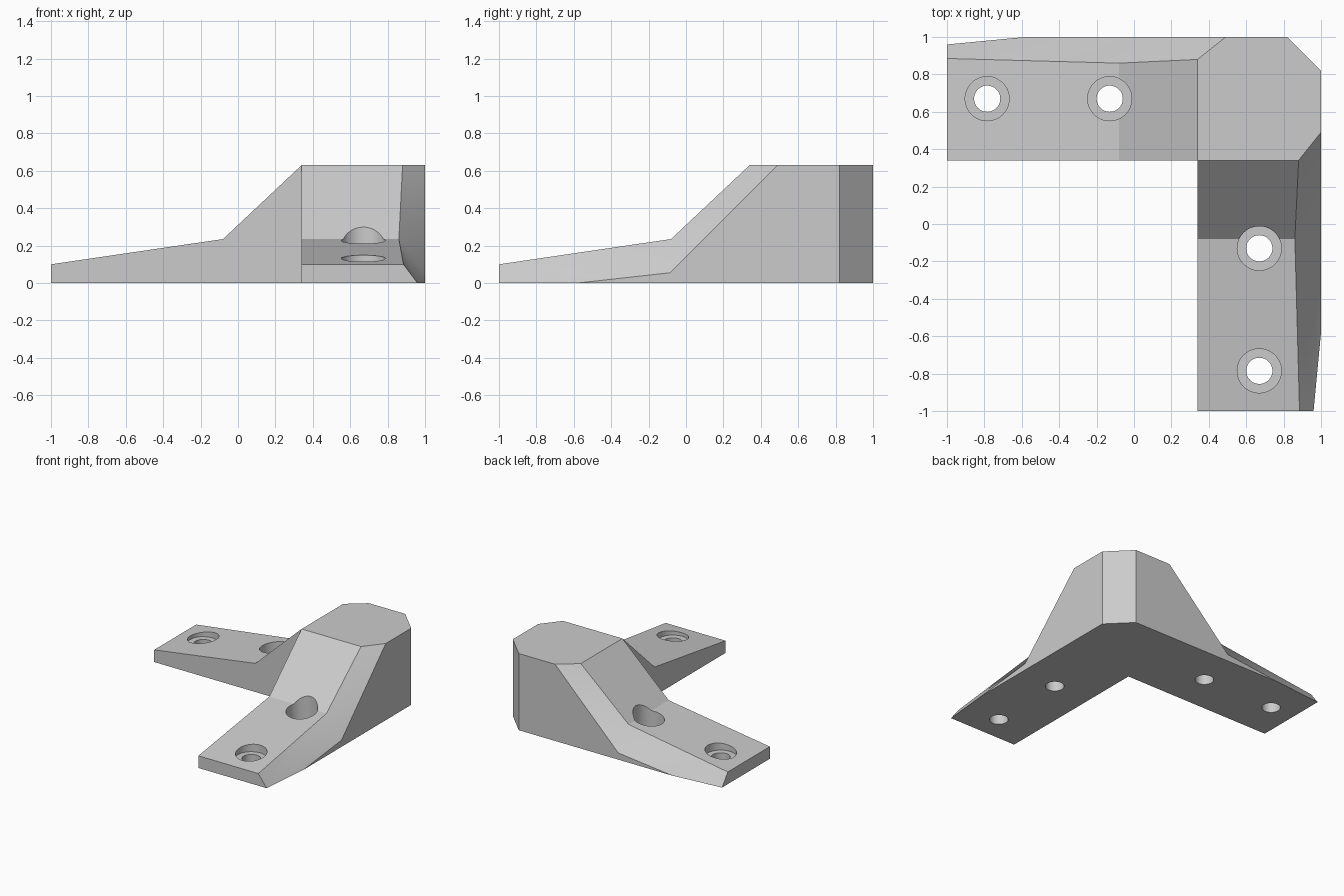
import bpy
import bmesh
import math

cube = bpy.data.objects.get("Cube")
if cube:
    bpy.data.objects.remove(cube, do_unlink=True)

grey = bpy.data.materials.new("light grey")
grey.use_nodes = True
colour = (0.6, 0.6, 0.6, 1)
grey.diffuse_color = colour
grey.node_tree.nodes["Principled BSDF"].inputs["Base Color"].default_value = colour

# Shared dimensions
INNER, CORNER, DIAG = 0.34, 0.82, 0.91
TIP_Z, KNEE_Z, TOP_Z = 0.10, 0.235, 0.63
KNEE_Y = -0.08

# One arm, up to the diagonal symmetry plane x = y
points = {
    "tip_in": (INNER, -1, 0), "tip_out": (0.96, -1, 0),
    "toe": (1, -0.58, 0), "corner": (1, CORNER, 0),
    "diag": (DIAG, DIAG, 0), "inside": (INNER, INNER, 0),
    "tip_in_up": (INNER, -1, TIP_Z), "tip_out_up": (0.885, -1, TIP_Z),
    "knee_in": (INNER, KNEE_Y, KNEE_Z), "knee_out": (0.86, KNEE_Y, KNEE_Z),
    "knee_side": (1, -0.085, 0.055),
    "top_in": (INNER, INNER, TOP_Z), "top_out": (0.88, INNER, TOP_Z),
    "top_side": (1, 0.49, TOP_Z), "corner_up": (1, CORNER, TOP_Z),
    "diag_up": (DIAG, DIAG, TOP_Z),
}
faces = [
    "tip_in inside diag corner toe tip_out",            # base
    "tip_in tip_out tip_out_up tip_in_up",              # arm end
    "tip_in tip_in_up knee_in top_in inside",           # inner wall
    "tip_in_up tip_out_up knee_out knee_in",            # shallow ramp
    "knee_in knee_out top_out top_in",                  # steep ramp
    "tip_out_up tip_out toe knee_side knee_out",        # lower bevel
    "knee_out knee_side top_side top_out",              # upper bevel
    "toe corner corner_up top_side knee_side",          # outer wall
    "corner diag diag_up corner_up",                    # corner chamfer
    "top_in top_out top_side corner_up diag_up",        # top
]

# Both arms: the second swaps x and y
bm = bmesh.new()
for swap in (False, True):
    verts = {n: bm.verts.new((y, x, z) if swap else (x, y, z))
             for n, (x, y, z) in points.items()}
    for names in faces:
        bm.faces.new([verts[n] for n in names.split()])
bmesh.ops.remove_doubles(bm, verts=bm.verts, dist=0.0001)
bmesh.ops.recalc_face_normals(bm, faces=bm.faces)
# Merge the flat faces that meet on the diagonal
seam = [e for e in bm.edges
        if all(abs(v.co.x - v.co.y) < 0.001 for v in e.verts)
        and len(e.link_faces) == 2 and e.calc_face_angle() < 0.01]
bmesh.ops.dissolve_edges(bm, edges=seam, use_verts=True)
mesh = bpy.data.meshes.new("corner_bracket")
bm.to_mesh(mesh)
bm.free()
mesh.materials.append(grey)
bracket = bpy.data.objects.new("corner_bracket", mesh)
bpy.context.collection.objects.link(bracket)


def drill(x, y, radius, bottom):
    """Cut a vertical round hole from above, down to the given height."""
    height = 1 - bottom
    bpy.ops.mesh.primitive_cylinder_add(
        vertices=48, radius=radius, depth=height,
        location=(x, y, bottom + height / 2))
    cutter = bpy.context.object
    cutter.name = "hole_cutter"
    cutter.hide_render = True
    cutter.data.materials.append(grey)
    cut = bracket.modifiers.new("hole", "BOOLEAN")
    cut.operation = "DIFFERENCE"
    cut.solver = "EXACT"
    cut.object = cutter
    bpy.ops.object.select_all(action="DESELECT")
    bpy.context.view_layer.objects.active = bracket
    bracket.select_set(True)
    bpy.ops.object.modifier_apply(modifier=cut.name)
    bpy.data.objects.remove(cutter, do_unlink=True)


# Screw holes with flat counterbores, two per arm
ACROSS = 0.67
for along in (-0.785, -0.13):
    for x, y in ((ACROSS, along), (along, ACROSS)):
        drill(x, y, 0.118, 0.085)
        drill(x, y, 0.07, -0.1)

bpy.ops.object.shade_smooth_by_angle(angle=math.radians(30))
